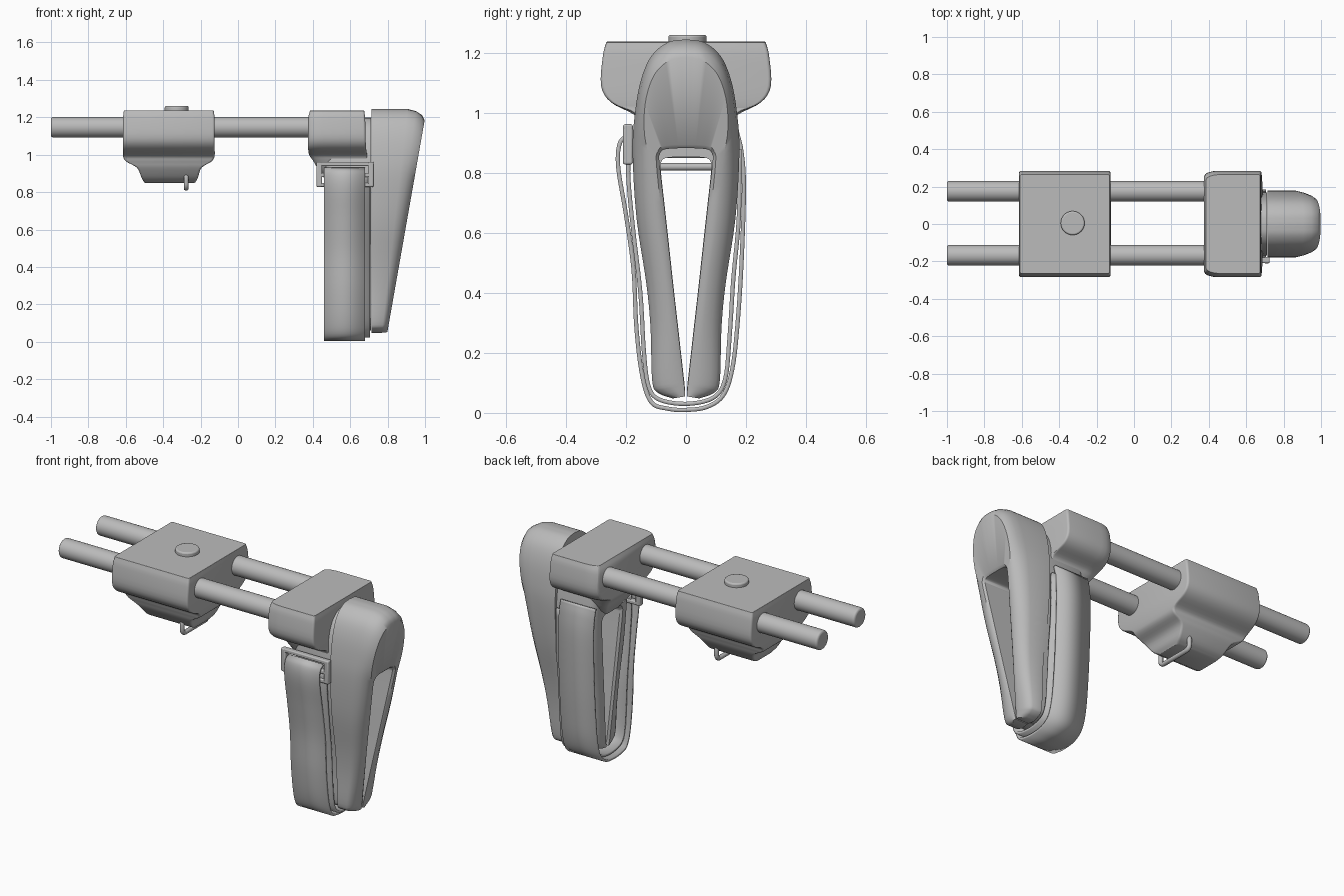
import bpy, bmesh
from math import cos, sin, pi, radians
from mathutils import Vector

cube = bpy.data.objects.get("Cube")
if cube:
    bpy.data.objects.remove(cube)

grey = bpy.data.materials.new("matte_grey")
grey.use_nodes = True
grey.diffuse_color = (0.5, 0.5, 0.5, 1)
grey.node_tree.nodes["Principled BSDF"].inputs["Base Color"].default_value = (0.5, 0.5, 0.5, 1)


def finish(name, bm, bevel=0, angle=35):
    bmesh.ops.recalc_face_normals(bm, faces=bm.faces)
    mesh = bpy.data.meshes.new(name)
    bm.to_mesh(mesh)
    bm.free()
    mesh.materials.append(grey)
    ob = bpy.data.objects.new(name, mesh)
    bpy.context.collection.objects.link(ob)
    bpy.ops.object.select_all(action='DESELECT')
    ob.select_set(True)
    bpy.context.view_layer.objects.active = ob
    bpy.ops.object.shade_smooth_by_angle(angle=radians(angle))
    if bevel:
        mod = ob.modifiers.new("bevel", 'BEVEL')
        mod.width, mod.segments, mod.limit_method = bevel, 3, 'ANGLE'
    return ob


def smooth_path(points, steps=5):
    """Rounded path through the points."""
    pts = [Vector(p) for p in points]
    pts = [2 * pts[0] - pts[1]] + pts + [2 * pts[-1] - pts[-2]]
    out = []
    for a, b, c, d in zip(pts, pts[1:], pts[2:], pts[3:]):
        for i in range(steps):
            t = i / steps
            out.append(0.5 * (2 * b + (c - a) * t + (2 * a - 5 * b + 4 * c - d) * t ** 2
                              + (3 * b - a - 3 * c + d) * t ** 3))
    return out + [pts[-2]]


def loft(name, rings, bevel=0, angle=35):
    """Closed solid through a row of equal rings."""
    bm = bmesh.new()
    rings = [[bm.verts.new(p) for p in ring] for ring in rings]
    for low, high in zip(rings, rings[1:]):
        for i in range(len(low)):
            j = (i + 1) % len(low)
            bm.faces.new((low[i], low[j], high[j], high[i]))
    bm.faces.new(rings[0])
    bm.faces.new(rings[-1])
    return finish(name, bm, bevel, angle)


def cylinder(name, radius, start, end, bevel):
    start, end = Vector(start), Vector(end)
    bm = bmesh.new()
    bmesh.ops.create_cone(bm, cap_ends=True, segments=32, radius1=radius, radius2=radius,
                          depth=(end - start).length)
    turn = (end - start).to_track_quat('Z', 'Y')
    for v in bm.verts:
        v.co = turn @ v.co + (start + end) / 2
    return finish(name, bm, bevel)


def box(name, x0, x1, y0, y1, z0, z1, bevel):
    bm = bmesh.new()
    bmesh.ops.create_cube(bm, size=1)
    for v in bm.verts:
        v.co = ((x0 + x1) / 2 + v.co.x * (x1 - x0), (y0 + y1) / 2 + v.co.y * (y1 - y0),
                (z0 + z1) / 2 + v.co.z * (z1 - z0))
    return finish(name, bm, bevel)


def clamp_block(name, levels, rx, ry, bevel):
    """Stacked rectangles (z, near x, far x, half depth); rx, ry round the near corners."""
    rings = []
    for z, x0, x1, hy in smooth_path(levels, 4):
        ring = []
        for k, (sx, sy) in enumerate([(1, 1), (-1, 1), (-1, -1), (1, -1)]):
            a, b = (0.012, 0.012) if sx > 0 else (rx, ry)
            cx, cy = (x1 - a if sx > 0 else x0 + a), sy * (hy - b)
            for i in range(5):
                t = (k + i / 4) * pi / 2
                ring.append((cx + a * cos(t), cy + b * sin(t), z))
        rings.append(ring)
    return loft(name, rings, bevel)


# Twin rods, receiver clamp and top button
for name, y in (("left_rod", 0.175), ("right_rod", -0.167)):
    cylinder(name, 0.055, (-1, y, 1.147), (0.5, y, 1.147), 0.012)

clamp_block("receiver_clamp", [
    (0.85, -0.5, -0.23, 0.07), (0.875, -0.515, -0.215, 0.11), (0.93, -0.54, -0.195, 0.15),
    (0.965, -0.6, -0.14, 0.16), (0.995, -0.615, -0.125, 0.175), (1.035, -0.615, -0.125, 0.25),
    (1.09, -0.615, -0.125, 0.283), (1.19, -0.615, -0.125, 0.277),
    (1.237, -0.61, -0.13, 0.265)], 0.012, 0.012, 0.01)
cylinder("top_button", 0.064, (-0.328, 0.005, 1.22), (-0.328, 0.005, 1.26), 0.008)

# Rear clamp with tapered near corners, and the collar joining it to the brace
clamp_block("rear_clamp", [
    (0.86, 0.47, 0.7, 0.08), (0.92, 0.43, 0.7, 0.13), (0.97, 0.4, 0.695, 0.155),
    (1.0, 0.38, 0.69, 0.175), (1.035, 0.375, 0.685, 0.25), (1.09, 0.375, 0.682, 0.283),
    (1.19, 0.375, 0.68, 0.277), (1.235, 0.385, 0.675, 0.265)], 0.08, 0.028, 0.012)

# Brace half: outer edge (y, z) paired with slot edge (y, z), top to bottom
brace_half = smooth_path([
    (0, 1.245, 0, 0.882), (0.06, 1.235, 0.025, 0.882), (0.115, 1.19, 0.05, 0.881),
    (0.15, 1.11, 0.077, 0.876), (0.17, 1.0, 0.088, 0.86), (0.178, 0.87, 0.088, 0.83),
    (0.165, 0.65, 0.068, 0.65), (0.132, 0.43, 0.044, 0.43), (0.118, 0.28, 0.027, 0.28),
    (0.113, 0.11, 0.009, 0.12), (0.095, 0.068, 0.005, 0.085), (0.045, 0.048, 0.003, 0.055)], 4)


def brace(name, base, tip, scale, rim):
    """Slotted teardrop from x = base to x = tip(z), rounded on the tip side."""
    rings = []
    mirrored = [Vector((-p[0], p[1], -p[2], p[3])) for p in reversed(brace_half[1:])]
    for oy, oz, sy, sz in mirrored + brace_half:
        outer, slot = [Vector((y * scale, 0.3 + (z - 0.3) * scale)) for y, z in ((oy, oz), (sy, sz))]
        width = (slot - outer).length
        fit = min(1, width / 0.09)
        ring = []
        for inset, t in ((0, 0), (0, rim), (0.012, 1 - (1 - rim) * 0.55),
                         (0.032, 1 - (1 - rim) * 0.2), (0.06, 1),
                         (width / fit - 0.012, 1), (width / fit, 0.95), (width / fit, 0)):
            y, z = outer.lerp(slot, inset * fit / width)
            ring.append((base + t * (tip(z) - base), y, z))
        rings.append(ring)
    return loft(name, rings, angle=40)


brace("shoulder_pad", 0.715, lambda z: 0.8 + 0.176 * (z - 0.06), 1, 0.65)
brace("brace_core", 0.712, lambda z: 0.505 - 0.04 * z, 0.95, 0.85)


# Strap: two ribbons looped under the brace
def strap(name, points, x0, x1):
    bm = bmesh.new()
    rows = [[bm.verts.new((x, p.x, p.y)) for x in (x0, x1)] for p in smooth_path(points)]
    for a, b in zip(rows, rows[1:]):
        bm.faces.new((a[0], a[1], b[1], b[0]))
    ob = finish(name, bm)
    mod = ob.modifiers.new("thickness", 'SOLIDIFY')
    mod.thickness, mod.offset = 0.014, 0
    return ob


strap("outer_strap", [(-0.19, 0.925), (-0.22, 0.9), (-0.226, 0.82), (-0.2, 0.66), (-0.175, 0.48),
                      (-0.165, 0.28), (-0.145, 0.12), (-0.115, 0.035), (-0.06, 0.014),
                      (0, 0.01), (0.07, 0.02), (0.125, 0.06), (0.155, 0.15), (0.172, 0.3),
                      (0.185, 0.5), (0.193, 0.75), (0.185, 0.87), (0.17, 0.935)], 0.46, 0.68)
strap("inner_strap", [(-0.19, 0.88), (-0.192, 0.78), (-0.175, 0.6), (-0.152, 0.4), (-0.14, 0.2),
                      (-0.125, 0.09), (-0.09, 0.045), (0, 0.03), (0.09, 0.05), (0.13, 0.11),
                      (0.145, 0.25), (0.158, 0.45), (0.176, 0.65), (0.178, 0.88)], 0.485, 0.705)

# Buckle frame
for i, z in enumerate((0.838, 0.89, 0.95)):
    box(f"buckle_bar_{i + 1}", 0.42, 0.725, -0.209, -0.178, z - 0.01, z + 0.012, 0.006)
for name, x in (("buckle_right_side", 0.435), ("buckle_left_side", 0.71)):
    box(name, x - 0.015, x + 0.015, -0.21, -0.177, 0.828, 0.962, 0.007)

# Sling ring under the receiver clamp
curve = bpy.data.curves.new("sling_ring", 'CURVE')
curve.dimensions = '3D'
curve.bevel_depth, curve.bevel_resolution = 0.013, 3
spline = curve.splines.new('POLY')
ring = [(sy * 0.09 + 0.025 * cos(a), 0.86 + sz * 0.015 + 0.025 * sin(a))
        for k, (sy, sz) in enumerate([(1, 1), (-1, 1), (-1, -1), (1, -1)])
        for a in [(k + i / 4) * pi / 2 for i in range(5)]]
spline.points.add(len(ring) - 1)
for p, (y, z) in zip(spline.points, ring):
    p.co = (-0.277, y, z, 1)
spline.use_cyclic_u = True
curve.materials.append(grey)
bpy.context.collection.objects.link(bpy.data.objects.new("sling_ring", curve))
